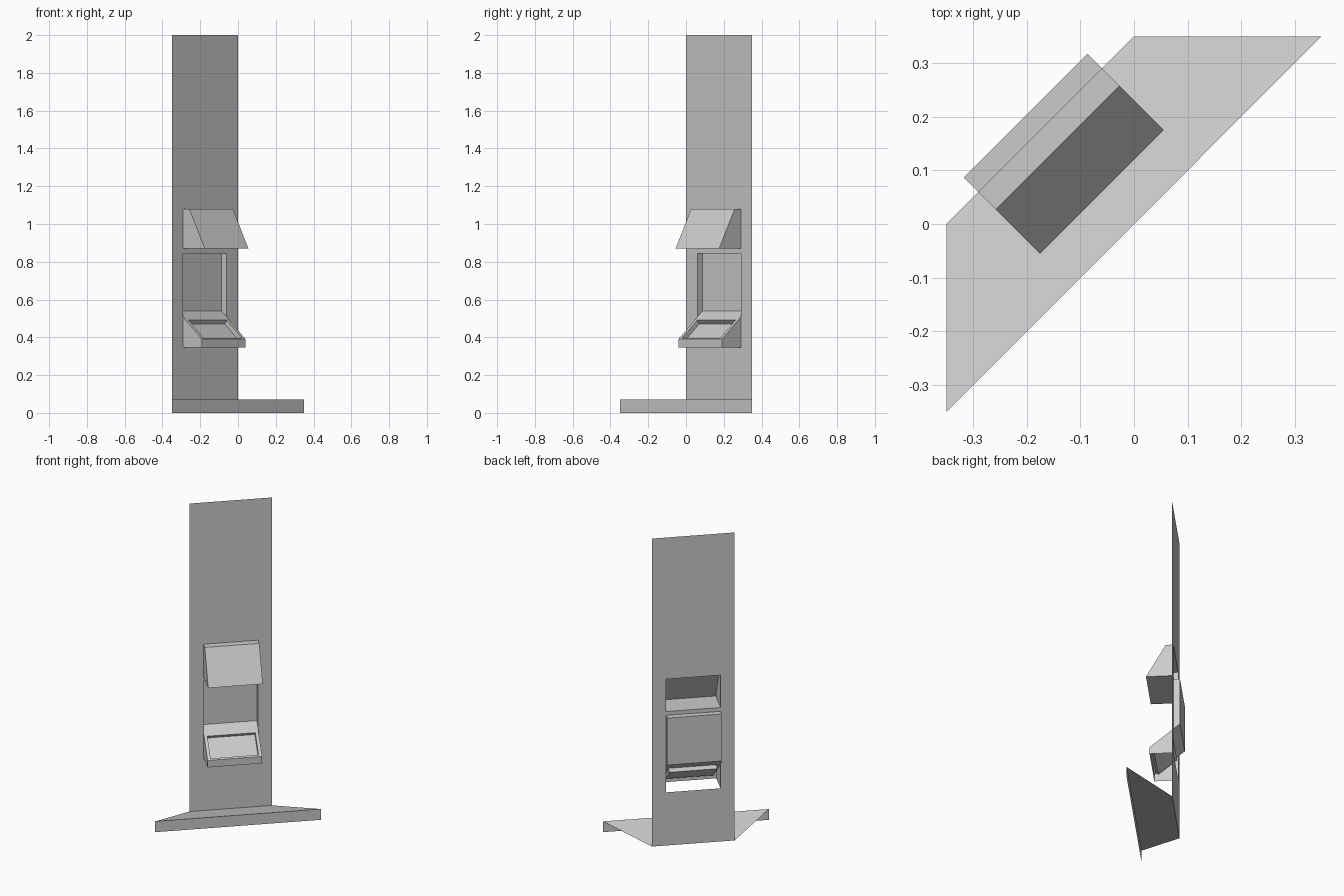
import bpy, math
from mathutils import Matrix, Vector

if "Cube" in bpy.data.objects:
    bpy.data.objects.remove(bpy.data.objects["Cube"])

# Everything is modelled facing -y, then turned 45 degrees about z
TURN = Matrix.Rotation(math.radians(45), 4, 'Z')
P = 0.2475          # panel plane (y) and panel half width
W = 0.163           # half width of hood, screen and console
BACK = 0.286        # screen plane behind the panel


def make(name, faces):
    verts, polys = [], []
    for f in faces:
        polys.append(range(len(verts), len(verts) + len(f)))
        verts.extend(f)
    mesh = bpy.data.meshes.new(name)
    mesh.from_pydata([TURN @ Vector(v) for v in verts], [], [list(p) for p in polys])
    obj = bpy.data.objects.new(name, mesh)
    bpy.context.collection.objects.link(obj)
    # weld shared corners
    import bmesh
    bm = bmesh.new()
    bm.from_mesh(mesh)
    bmesh.ops.remove_doubles(bm, verts=bm.verts, dist=1e-5)
    bm.to_mesh(mesh)
    bm.free()
    return obj


def strip(profile):
    """Sheet swept across the width from a (y, z) profile."""
    return [[(-W, *a), (-W, *b), (W, *b), (W, *a)] for a, b in zip(profile, profile[1:])]


def sides(profile):
    """Matching end caps at both sides."""
    return [[(W, *p) for p in profile], [(-W, *p) for p in reversed(profile)]]


def ring(outer, inner):
    """Four quads joining two rectangular loops."""
    return [[outer[i], outer[(i + 1) % 4], inner[(i + 1) % 4], inner[i]] for i in range(4)]


# Tall panel sheet with two openings
us = [-P, -W, W, P]
zs = [0, 0.345, 0.845, 0.87, 1.08, 2]
panel = []
for i in range(3):
    for j in range(5):
        if i == 1 and j in (1, 3):
            continue
        a, b, c, d = us[i], us[i + 1], zs[j], zs[j + 1]
        panel.append([(a, P, c), (b, P, c), (b, P, d), (a, P, d)])
make("panel", panel)

# Flared foot: sloped sheet and front lip, open underneath
F = 0.495
make("foot", [
    [(-P, P, 0), (-F, 0, 0.07), (F, 0, 0.07), (P, P, 0)],
    [(-F, 0, 0.07), (-F, 0, 0), (F, 0, 0), (F, 0, 0.07)],
])

# Hood, hollow from behind
hood = [(P, 1.08), (0.2015, 1.08), (0.085, 0.87), (P, 0.87)]
make("hood", strip(hood) + sides(hood))

# Recessed screen
top, bottom = Vector((BACK, 0.54)), Vector((0.106, 0.39))
mid = top.lerp(bottom, (BACK - P) / (BACK - 0.106))   # where the slope meets the panel
screen = [(P, 0.845), (BACK, 0.845), tuple(top)]
make("screen_recess", strip(screen) + sides(screen + [tuple(mid)]))

# Sloping console with open underside
front = [tuple(bottom), (0.106, 0.345)]


def rect(half, s0, s1, depth=0.0):
    """Rectangle on the slope between fractions s0 and s1, sunk by depth."""
    d = (bottom - top).normalized()
    n = Vector((d.y, -d.x))
    a, b = (top.lerp(bottom, s) - n * depth for s in (s0, s1))
    return [(-half, *a), (-half, *b), (half, *b), (half, *a)]


rim = rect(W - 0.02, 0.33, 0.95)
floor = rect(W - 0.02, 0.33, 0.95, 0.025)
make("console", strip(front) + sides([tuple(mid)] + front + [(P, 0.345)])
     + ring(rect(W, 0, 1), rim))

# Sunken tray in the console
make("tray", ring(rim, floor) + [floor])
